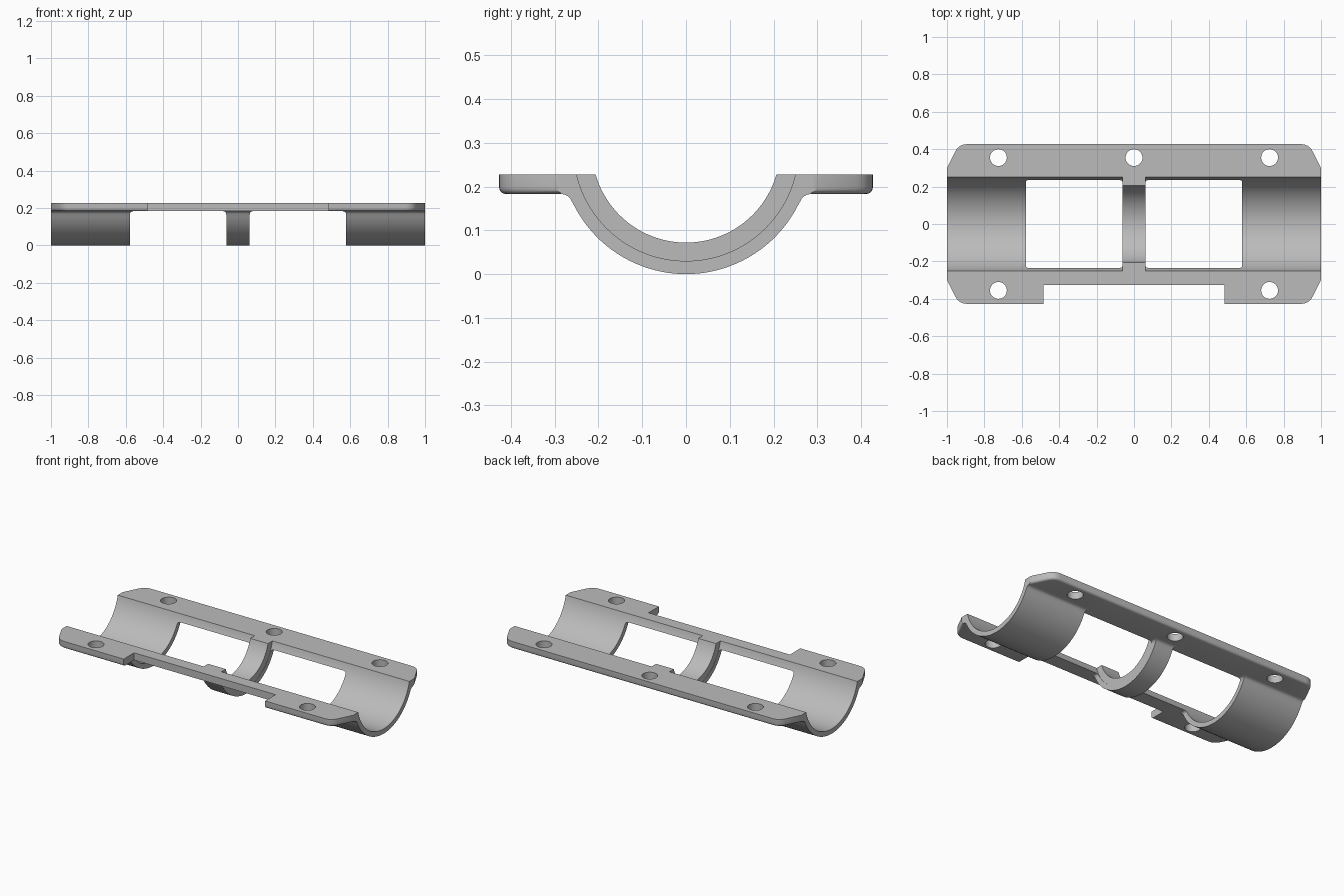
import bpy
import bmesh
from math import asin, cos, pi, radians, sin
from mathutils import Vector

if "Cube" in bpy.data.objects:
    bpy.data.objects.remove(bpy.data.objects["Cube"])

grey = bpy.data.materials.new("light grey")
grey.use_nodes = True
COLOUR = (0.5, 0.5, 0.5, 1)
grey.diffuse_color = COLOUR
grey.node_tree.nodes["Principled BSDF"].inputs["Base Color"].default_value = COLOUR

TOP, UNDER = 0.228, 0.183      # flange top and underside
AXIS = 0.287                   # height of the bore axis
SIDE = 0.427                   # outer edge of the flanges


def prism(name, points, offset, bevel_rule=None):
    """Extrude a closed planar loop by an offset."""
    bm = bmesh.new()
    face = bm.faces.new([bm.verts.new(p) for p in points])
    extruded = bmesh.ops.extrude_face_region(bm, geom=[face])["geom"]
    moved = [v for v in extruded if isinstance(v, bmesh.types.BMVert)]
    bmesh.ops.translate(bm, verts=moved, vec=offset)
    bmesh.ops.recalc_face_normals(bm, faces=bm.faces)
    if bevel_rule:
        edges = [e for e in bm.edges if bevel_rule(e)]
        bmesh.ops.bevel(bm, geom=edges, offset=0.015, segments=4,
                        profile=0.5, affect='EDGES')
    mesh = bpy.data.meshes.new(name)
    bm.to_mesh(mesh)
    bm.free()
    mesh.materials.append(grey)
    obj = bpy.data.objects.new(name, mesh)
    bpy.context.collection.objects.link(obj)
    return obj


def arc(radius, top, steps=64):
    """Arc about the bore axis in (y, z), from -y to +y, ending at height top."""
    end = pi / 2 - asin((AXIS - top) / radius)
    angles = [-end + 2 * end * i / steps for i in range(steps + 1)]
    return [(radius * sin(a), AXIS - radius * cos(a)) for a in angles]


def curve(a, b, c, steps=6):
    """Rounded corner from a to c around the control point b."""
    a, b, c = Vector(a), Vector(b), Vector(c)
    ts = [i / steps for i in range(steps + 1)]
    return [tuple(a * (1 - t) ** 2 + b * 2 * t * (1 - t) + c * t * t) for t in ts]


def combine(target, other, operation):
    mod = target.modifiers.new(operation.lower(), 'BOOLEAN')
    mod.operation = operation
    mod.solver = 'EXACT'
    mod.object = other
    bpy.context.view_layer.objects.active = target
    bpy.ops.object.modifier_apply(modifier=mod.name)
    bpy.data.objects.remove(other)


# Half-pipe shell with filleted roots for the flanges
root = curve((0.262, 0.168), (0.269, UNDER), (0.287, UNDER)) + [(0.287, TOP)]
outer = arc(AXIS, 0.168)[1:-1]
section = ([(-y, z) for y, z in reversed(root)] + outer + root
           + list(reversed(arc(0.257, TOP))))
body = prism("bearing_cradle", [(-1, y, z) for y, z in section], (2, 0, 0))


# Flanges with clipped, rounded corners; the front one is notched
def outer_underside(edge):
    a, b = (v.co for v in edge.verts)
    mid = (a + b) / 2
    low = max(a.z, b.z) < UNDER + 0.001
    return low and abs(mid.y) > 0.33 and abs(abs(mid.x) - 0.485) > 0.01


for side, notch in ((1, []), (-1, [(0.485, SIDE), (0.485, 0.325)])):
    half = [(1, 0.265), (1, 0.30)]
    half += curve((0.955, 0.388), (0.935, SIDE), (0.89, SIDE)) + notch
    outline = half + [(-x, y) for x, y in reversed(half)]
    flange = prism("flange", [(x, side * y, UNDER) for x, y in outline],
                   (0, 0, TOP - UNDER), outer_underside)
    combine(body, flange, 'UNION')

# Two windows through the pipe wall, rounded under the flanges
R = 0.02
for side in (-1, 1):
    a, b = 0.0625, 0.578
    outline = ([(a, -0.1)] + curve((a, UNDER - R), (a, UNDER), (a + R, UNDER))
               + curve((b - R, UNDER), (b, UNDER), (b, UNDER - R)) + [(b, -0.1)])
    window = prism("window_cutter", [(side * x, -0.6, z) for x, z in outline], (0, 1.2, 0))
    combine(body, window, 'DIFFERENCE')

# Thicker middle rib
section = arc(0.272, TOP) + list(reversed(arc(0.215, TOP)))
rib = prism("middle_rib", [(-0.061, y, z) for y, z in section], (0.122, 0, 0))
combine(body, rib, 'UNION')

# Bolt holes
for x, y in ((-0.725, 1), (0, 1), (0.725, 1), (-0.725, -1), (0.725, -1)):
    ring = [(x + 0.045 * cos(2 * pi * i / 32), y * 0.355 + 0.045 * sin(2 * pi * i / 32), 0.1)
            for i in range(32)]
    combine(body, prism("hole_cutter", ring, (0, 0, 0.2)), 'DIFFERENCE')

# Smooth curves, sharp edges
bpy.ops.object.select_all(action='DESELECT')
body.select_set(True)
bpy.context.view_layer.objects.active = body
bpy.ops.object.shade_smooth_by_angle(angle=radians(30))
